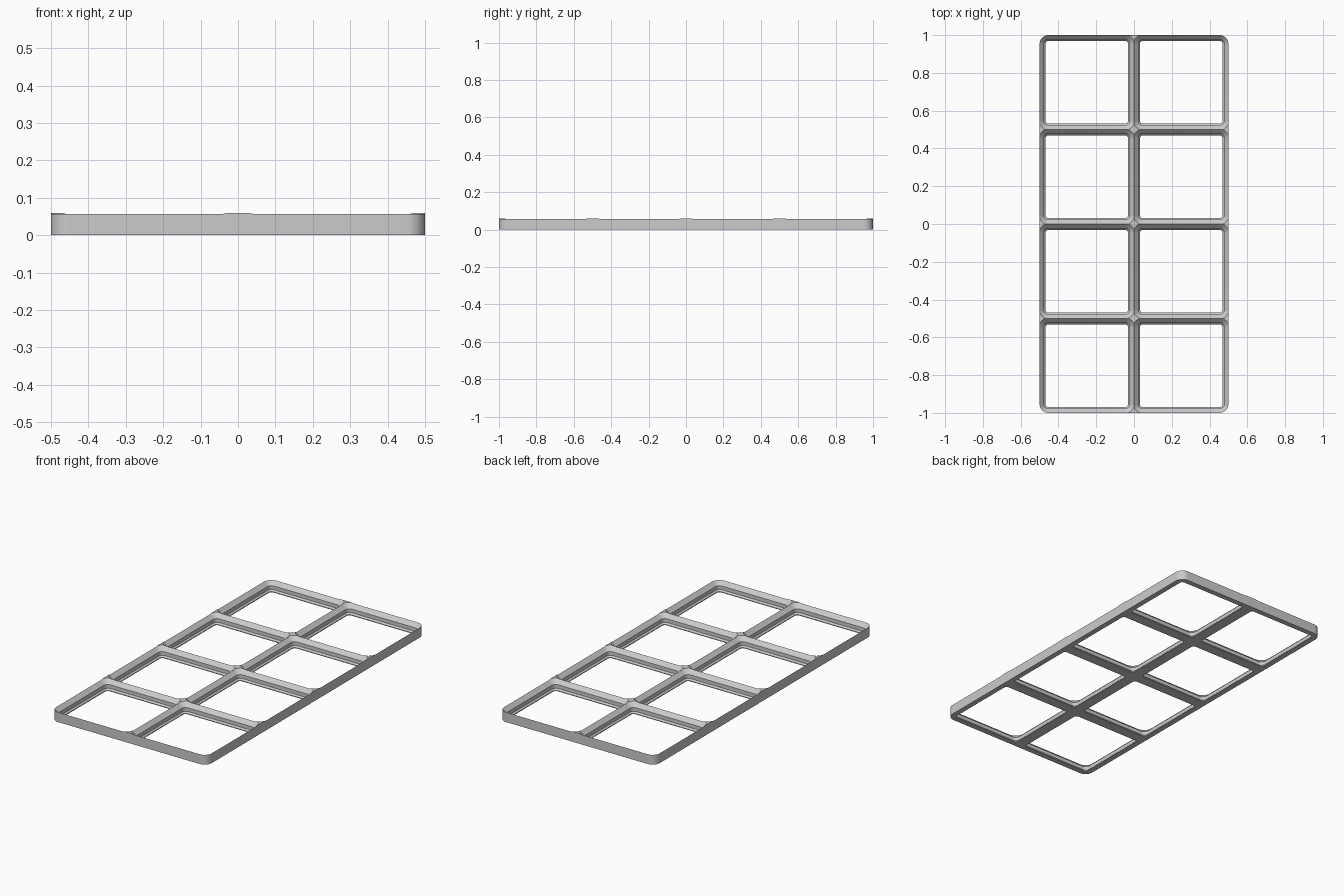
import bpy, bmesh, math

cube = bpy.data.objects.get("Cube")
if cube:
    bpy.data.objects.remove(cube, do_unlink=True)

UNIT = 1 / 84          # one millimetre in scene units
PITCH = 42             # cell size, millimetres
COLS, ROWS = 2, 4
RADIUS = 4             # corner radius at the cell boundary
HEIGHT = 5
ARC_STEPS = 12


def rounded_ring(bm, width, depth, radius, z):
    """Loop of vertices around a rounded rectangle."""
    ring = []
    for i, (sx, sy) in enumerate([(1, 1), (-1, 1), (-1, -1), (1, -1)]):
        for k in range(ARC_STEPS + 1):
            a = (i + k / ARC_STEPS) * math.pi / 2
            x = sx * (width / 2 - radius) + radius * math.cos(a)
            y = sy * (depth / 2 - radius) + radius * math.sin(a)
            ring.append(bm.verts.new((x * UNIT, y * UNIT, z * UNIT)))
    return ring


def rounded_solid(name, width, depth, profile):
    """Loft rounded rectangles through (inset, height) steps."""
    bm = bmesh.new()
    rings = [rounded_ring(bm, width - 2 * inset, depth - 2 * inset, RADIUS - inset, z)
             for inset, z in profile]
    for low, high in zip(rings, rings[1:]):
        n = len(low)
        for i in range(n):
            j = (i + 1) % n
            bm.faces.new((low[i], low[j], high[j], high[i]))
    bm.faces.new(rings[0][::-1])
    bm.faces.new(rings[-1])
    mesh = bpy.data.meshes.new(name)
    bm.to_mesh(mesh)
    bm.free()
    obj = bpy.data.objects.new(name, mesh)
    bpy.context.collection.objects.link(obj)
    return obj


# Solid slab for the whole frame
frame = rounded_solid("grid_frame", COLS * PITCH, ROWS * PITCH, [(0, 0), (0, HEIGHT)])

grey = bpy.data.materials.new("light grey")
grey.use_nodes = True
colour = (0.6, 0.6, 0.6, 1)
grey.diffuse_color = colour
grey.node_tree.nodes["Principled BSDF"].inputs["Base Color"].default_value = colour
frame.data.materials.append(grey)

# Stepped pocket: straight throat, small chamfer, straight wall, wide chamfer
pocket = rounded_solid("pocket_cutter", PITCH, PITCH, [
    (2.6, -1), (2.6, 0.35), (1.9, 1.05), (1.9, 2.85), (-0.75, 5.5)])
pocket.hide_render = True

# Cut one pocket per cell
bpy.ops.object.select_all(action="DESELECT")
frame.select_set(True)
bpy.context.view_layer.objects.active = frame
for col in range(COLS):
    for row in range(ROWS):
        pocket.location = ((col - (COLS - 1) / 2) * PITCH * UNIT,
                           (row - (ROWS - 1) / 2) * PITCH * UNIT, 0)
        bpy.context.view_layer.update()
        cut = frame.modifiers.new("pocket", "BOOLEAN")
        cut.operation = "DIFFERENCE"
        cut.solver = "EXACT"
        cut.object = pocket
        bpy.ops.object.modifier_apply(modifier=cut.name)
bpy.data.objects.remove(pocket, do_unlink=True)

bpy.ops.object.shade_smooth_by_angle(angle=math.radians(30))
